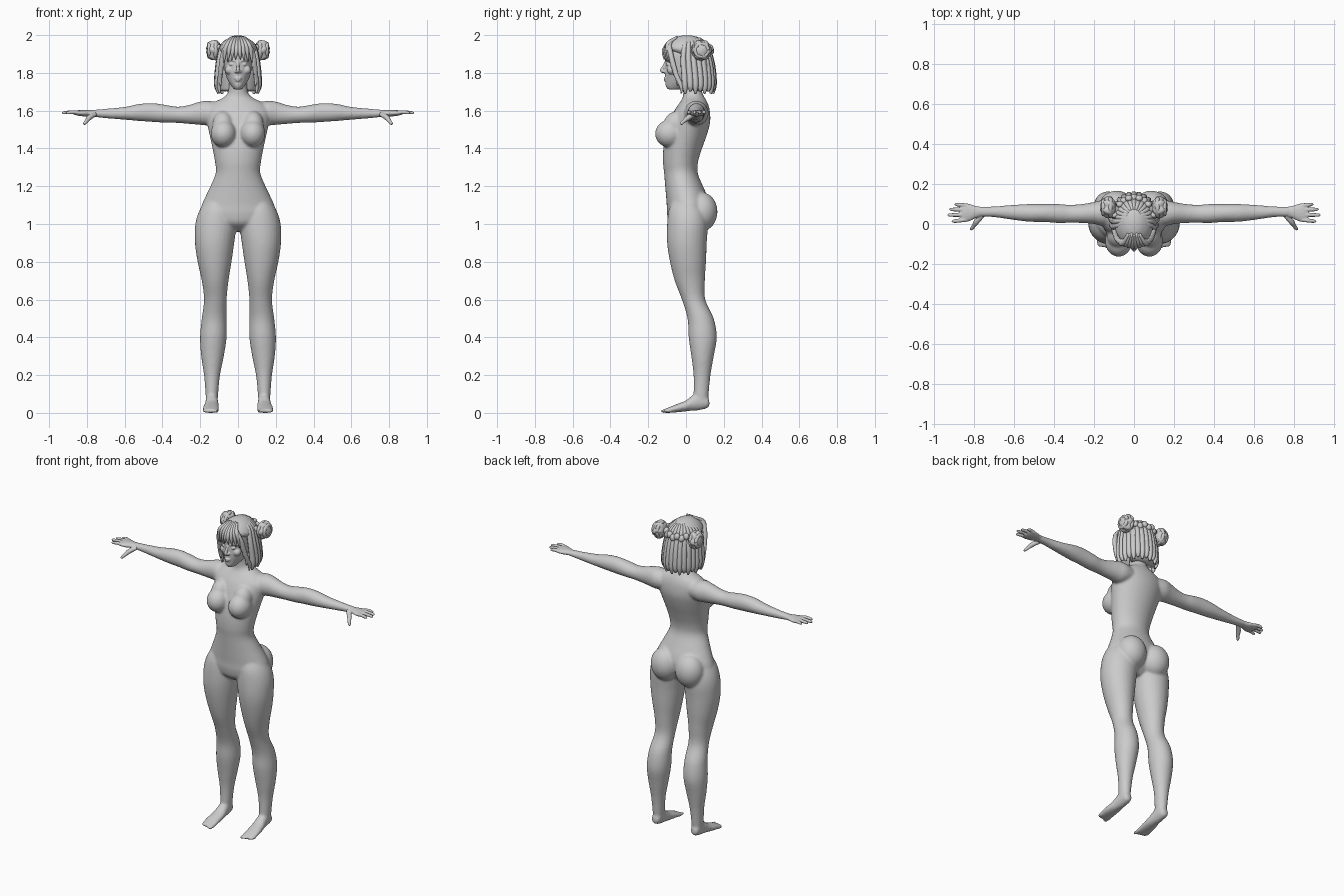
import bpy, bmesh, math
from mathutils import Vector, Matrix

grey = bpy.data.materials.new("neutral_grey")
grey.diffuse_color = (0.6, 0.6, 0.6, 1)


def resample(rows, n=4):
    """Catmull-Rom interpolation through rows of numbers."""
    out = []
    for i in range(len(rows) - 1):
        p = [rows[max(i - 1, 0)], rows[i], rows[i + 1], rows[min(i + 2, len(rows) - 1)]]
        for k in range(n):
            t = k / n
            out.append([0.5 * (2 * b + (c - a) * t + (2 * a - 5 * b + 4 * c - d) * t * t
                               + (3 * b - a - 3 * c + d) * t ** 3) for a, b, c, d in zip(*p)])
    return out + [list(rows[-1])]


def skin(bm, rings):
    """Join rings of points into a closed shell."""
    loops = [[bm.verts.new(p) for p in r] for r in rings]
    n = len(loops[0])
    for a, b in zip(loops, loops[1:]):
        for i in range(n):
            bm.faces.new((a[i], a[(i + 1) % n], b[(i + 1) % n], b[i]))
    bm.faces.new(loops[0])
    bm.faces.new(loops[-1])


def loft(bm, axis, rows, n=28):
    """Elliptical sections along an axis: (position, a0, a1, b0, b1)."""
    order = {'x': (0, 1, 2), 'y': (1, 0, 2), 'z': (2, 0, 1)}[axis]
    rings = []
    for t, a0, a1, b0, b1 in resample(rows):
        ring = []
        for i in range(n):
            w = 2 * math.pi * i / n
            p = [0, 0, 0]
            p[order[0]] = t
            p[order[1]] = (a0 + a1) / 2 + (a1 - a0) / 2 * math.cos(w)
            p[order[2]] = (b0 + b1) / 2 + (b1 - b0) / 2 * math.sin(w)
            ring.append(p)
        rings.append(ring)
    skin(bm, rings)


def tube(bm, pts, n=8, steps=4):
    """Round tube through (x, y, z, radius) points."""
    path = resample(pts, steps)
    rings = []
    for i, p in enumerate(path):
        t = Vector(path[min(i + 1, len(path) - 1)][:3]) - Vector(path[max(i - 1, 0)][:3])
        t.normalize()
        u = t.cross(Vector((0.3, 1, 0.1))).normalized()
        v = t.cross(u)
        rings.append([Vector(p[:3]) + p[3] * (u * math.cos(w) + v * math.sin(w))
                      for w in (2 * math.pi * k / n for k in range(n))])
    skin(bm, rings)


def ball(bm, c, r, tilt=0):
    m = Matrix.Translation(c) @ Matrix.Rotation(tilt, 4, 'X') @ Matrix.Diagonal((*r, 1))
    return bmesh.ops.create_uvsphere(bm, u_segments=24, v_segments=14, radius=1, matrix=m)['verts']


def mirror(bm):
    """Copy everything built so far to the other side."""
    new = bmesh.ops.duplicate(bm, geom=bm.verts[:] + bm.edges[:] + bm.faces[:])['geom']
    for v in new:
        if isinstance(v, bmesh.types.BMVert):
            v.co.x = -v.co.x


def finish(bm, name, voxel=0, smooth=0):
    bmesh.ops.recalc_face_normals(bm, faces=bm.faces[:])
    me = bpy.data.meshes.new(name)
    bm.to_mesh(me)
    bm.free()
    me.materials.append(grey)
    me.shade_smooth()
    ob = bpy.data.objects.new(name, me)
    bpy.context.collection.objects.link(ob)
    if voxel:
        r = ob.modifiers.new("fuse", 'REMESH')
        r.mode, r.voxel_size, r.use_smooth_shade = 'VOXEL', voxel, True
        s = ob.modifiers.new("soften", 'SMOOTH')
        s.factor, s.iterations = 0.5, smooth


# Body: legs, feet, arms and paired volumes, then the torso
bm = bmesh.new()
loft(bm, 'z', [(.045, .108, .168, .04, .115), (.1, .105, .172, .04, .12), (.2, .095, .18, .04, .13),
               (.3, .075, .195, .028, .147), (.4, .06, .201, .014, .163), (.5, .06, .192, .008, .147),
               (.6, .06, .18, -.022, .102), (.7, .05, .192, -.06, .1), (.8, .034, .214, -.085, .106),
               (.9, .02, .228, -.1, .11), (1., .008, .226, -.1, .115), (1.08, .02, .2, -.09, .1),
               (1.15, .05, .15, -.06, .06)])
loft(bm, 'y', [(.124, .125, .155, .035, .065), (.11, .112, .166, .024, .09), (.07, .107, .17, .014, .11),
               (.03, .104, .174, .011, .09), (0, .101, .18, .008, .066), (-.05, .1, .187, .003, .046),
               (-.09, .1, .188, 0, .03), (-.115, .105, .182, 0, .02)])
for i in range(5):
    x = .112 + .0165 * i
    tube(bm, [(x, -.085, .012, .011), (x, -.118 + .007 * i, .01, .0105), (x, -.135 + .009 * i, .008, .007)])
loft(bm, 'x', [(.08, .01, .11, 1.54, 1.635), (.15, -.01, .12, 1.522, 1.652), (.2, 0, .11, 1.525, 1.648),
               (.26, .005, .1, 1.53, 1.63), (.32, .006, .096, 1.535, 1.621), (.38, .005, .1, 1.536, 1.63),
               (.45, .01, .1, 1.54, 1.64), (.52, .011, .1, 1.545, 1.636), (.6, .02, .096, 1.552, 1.62),
               (.7, .034, .088, 1.56, 1.61), (.77, .035, .088, 1.568, 1.604), (.79, .035, .088, 1.571, 1.602)])
ball(bm, (.077, -.086, 1.478), (.068, .078, .073))
ball(bm, (.08, -.06, 1.525), (.056, .06, .075), -.4)
ball(bm, (.087, .083, 1.065), (.09, .084, .103))
mirror(bm)
torso = [(.96, .05, -.03, .05), (1., .15, -.085, .09), (1.05, .2, -.1, .115), (1.1, .192, -.102, .125),
         (1.15, .17, -.106, .112), (1.2, .146, -.11, .09), (1.27, .118, -.116, .062), (1.33, .122, -.122, .064),
         (1.4, .135, -.12, .085), (1.47, .15, -.108, .11), (1.54, .165, -.088, .128), (1.6, .17, -.062, .126),
         (1.64, .135, -.035, .115), (1.668, .08, -.018, .1), (1.7, .052, -.015, .085), (1.78, .048, -.02, .08)]
loft(bm, 'z', [(z, -h, h, f, b) for z, h, f, b in torso], 40)
finish(bm, "body", .007, 8)

# Hands: palm, four fingers and a thumb
bm = bmesh.new()
loft(bm, 'x', [(.75, .04, .084, 1.572, 1.602), (.79, .03, .09, 1.57, 1.603), (.82, .015, .1, 1.57, 1.603),
               (.85, .01, .105, 1.574, 1.602), (.87, .02, .095, 1.58, 1.598)], 16)
for y0, y1, tip in ((.093, .098, .897), (.07, .073, .923), (.046, .045, .932), (.021, .014, .912)):
    tube(bm, [(.84, y0, 1.588, .011), (.87, (y0 + y1) / 2, 1.592, .0105), (tip - .012, y1, 1.589, .009),
              (tip, y1, 1.586, .004)])
tube(bm, [(.755, .045, 1.582, .012), (.785, .015, 1.565, .015), (.8, -.008, 1.547, .011),
          (.812, -.023, 1.533, .009), (.817, -.029, 1.527, .004)])
mirror(bm)
finish(bm, "hands", .0035, 3)

# Head: skull and jaw with nose, lips, brows and eyes
bm = bmesh.new()
ball(bm, (.032, -.094, 1.845), (.016, .012, .008))
tube(bm, [(.012, -.106, 1.862, .005), (.034, -.1, 1.87, .007), (.058, -.08, 1.864, .005)])
ball(bm, (.011, -.116, 1.807), (.009, .009, .007))
ball(bm, (.045, -.075, 1.815), (.025, .025, .024))
mirror(bm)
head = [(1.713, .02, -.095, -.03), (1.73, .035, -.107, .02), (1.76, .054, -.109, .06), (1.8, .068, -.111, .08),
        (1.85, .077, -.109, .1), (1.9, .08, -.11, .11), (1.95, .07, -.085, .1), (1.98, .04, -.05, .06)]
loft(bm, 'z', [(z, -h, h, f, b) for z, h, f, b in head], 36)
tube(bm, [(0, -.102, 1.868, .007), (0, -.118, 1.835, .008), (0, -.129, 1.812, .01), (0, -.115, 1.803, .006)])
ball(bm, (0, -.107, 1.771), (.021, .012, .006))
ball(bm, (0, -.106, 1.76), (.017, .012, .006))
finish(bm, "head", .004, 3)

# Hair: scalp mass and bob
bm = bmesh.new()
hair = [(1.705, .09, .03, .135), (1.78, .1, .01, .145), (1.86, .1, -.005, .137), (1.9, .1, -.06, .128),
        (1.93, .096, -.11, .12), (1.965, .075, -.088, .1), (1.99, .042, -.05, .062), (1.999, .012, -.01, .02)]
loft(bm, 'z', [(z, -h, h, f, b) for z, h, f, b in hair], 36)
# Hanging locks around the back and sides
for i in range(17):
    a = math.radians(-104 + 13 * i)
    s, c = math.sin(a), math.cos(a)
    end = 1.69 + .012 * (i % 2)
    tube(bm, [(.035 * s, .02 + .05 * c, 1.982, .008), (.08 * s, .015 + .09 * c, 1.945, .014),
              (.1 * s, .015 + .118 * c, 1.87, .016), (.108 * s, .022 + .122 * c, 1.79, .018),
              (.111 * s, .025 + .122 * c, 1.73, .016), (.106 * s, .025 + .118 * c, end, .006)])
finish(bm, "hair_bob")

# Fringe: parted locks sweeping over the forehead and framing the face
bm = bmesh.new()
for x, y, z in ((.1, -.025, 1.69), (.095, -.045, 1.73), (.088, -.065, 1.79)):
    tube(bm, [(.008, -.045, 1.988, .008), (.05, -.088, 1.952, .014), (.08, -.08, 1.895, .014),
              (x * .95, (y - .075) / 2, (z + 1.885) / 2, .012), (x, y, z + .04, .012), (x - .004, y, z, .003)])
for i in range(4):
    x = .008 + .02 * i
    tube(bm, [(x * .4, -.05, 1.987, .008), (x * .8, -.094, 1.955, .012), (x, -.117 + i * .007, 1.915, .011),
              (x + .006, -.115 + i * .009, 1.872 - .006 * i, .003)])
mirror(bm)
finish(bm, "fringe")

# Side buns with twisted ridges, joined by a plait behind the head
bm = bmesh.new()
for v in ball(bm, (0, 0, 0), (.04, .05, .053)):
    w = math.atan2(v.co.z, v.co.y)
    v.co *= 1 + .1 * math.cos(6 * w + 40 * v.co.x)
    v.co += Vector((.128, .083, 1.92))
for r, x in ((.034, .152), (.044, .118)):
    ring = [(x, .083 + r * math.cos(k * math.pi / 6), 1.92 + r * math.sin(k * math.pi / 6), .011)
            for k in range(13)]
    tube(bm, ring, steps=2)
mirror(bm)
for i in range(11):
    a = math.radians(-75 + 15 * i)
    ball(bm, (.1 * math.sin(a), .015 + .118 * math.cos(a), 1.925 + .006 * (-1) ** i), (.018, .016, .021), .3)
finish(bm, "hair_buns")
